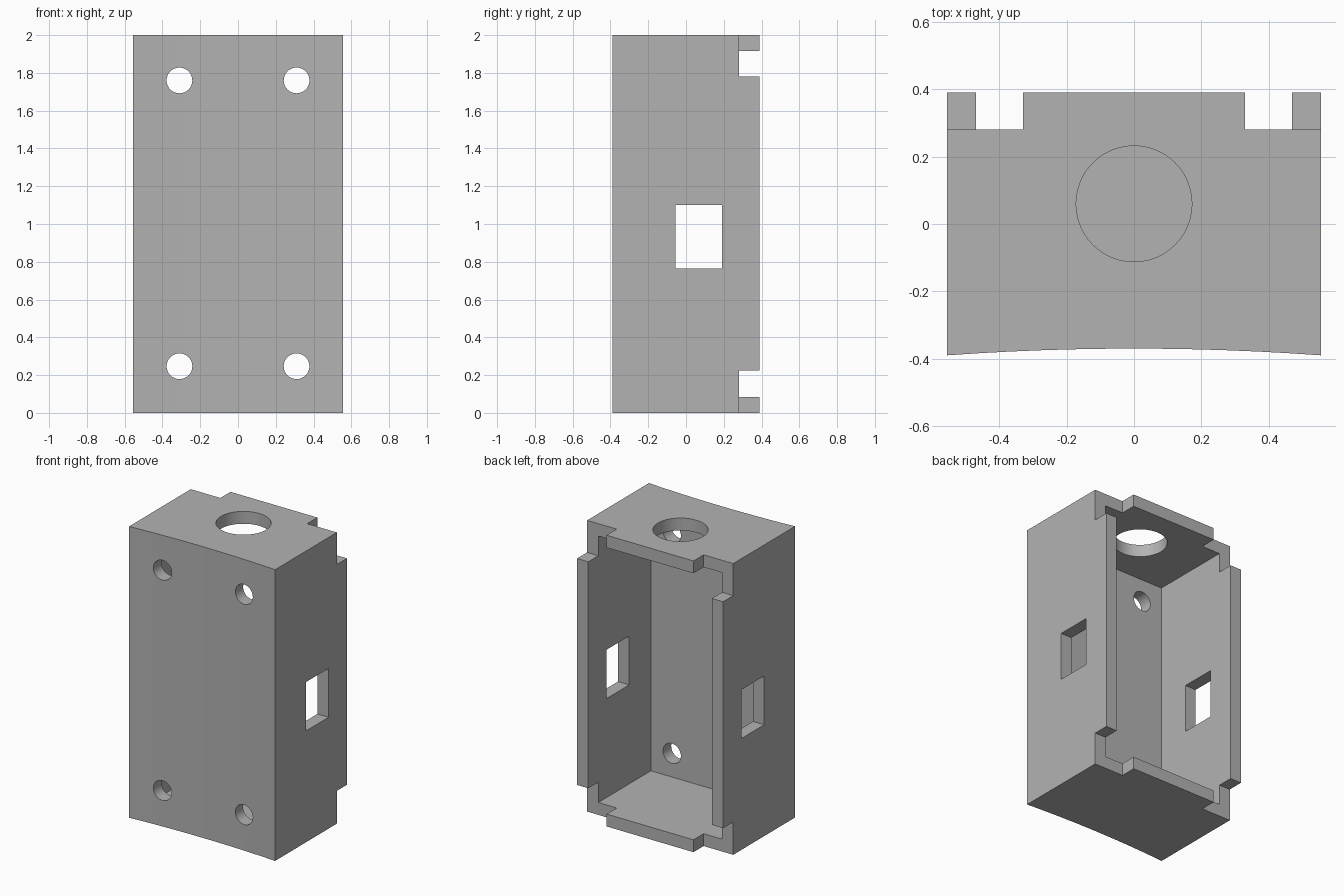
import bpy
import bmesh
from math import pi
from mathutils import Matrix, Vector

default = bpy.data.objects.get("Cube")
if default:
    bpy.data.objects.remove(default)

HALF_X, HALF_Y, HEIGHT = 0.555, 0.39, 2.0
WALL, RIM_Y, HOLLOW = 0.085, 0.28, 0.02

grey = bpy.data.materials.new("plain_grey")
grey.use_nodes = True
colour = (0.45, 0.45, 0.45, 1)
grey.diffuse_color = colour
grey.node_tree.nodes["Principled BSDF"].inputs["Base Color"].default_value = colour


def make_object(name, bm):
    bmesh.ops.recalc_face_normals(bm, faces=bm.faces)
    mesh = bpy.data.meshes.new(name)
    bm.to_mesh(mesh)
    bm.free()
    mesh.materials.append(grey)
    obj = bpy.data.objects.new(name, mesh)
    bpy.context.collection.objects.link(obj)
    return obj


def box(name, low, high):
    low, high = Vector(low), Vector(high)
    bm = bmesh.new()
    place = Matrix.Translation((low + high) / 2) @ Matrix.Diagonal((*(high - low), 1))
    bmesh.ops.create_cube(bm, size=1, matrix=place)
    return make_object(name, bm)


def cylinder(name, centre, radius, depth, turn=0):
    bm = bmesh.new()
    place = Matrix.Translation(centre) @ Matrix.Rotation(turn, 4, "X")
    bmesh.ops.create_cone(bm, cap_ends=True, segments=48, radius1=radius,
                          radius2=radius, depth=depth, matrix=place)
    return make_object(name, bm)


def cut(target, cutter):
    mod = target.modifiers.new("cut", "BOOLEAN")
    mod.operation = "DIFFERENCE"
    mod.solver = "EXACT"
    mod.object = cutter
    bpy.context.view_layer.objects.active = target
    bpy.ops.object.modifier_apply(modifier=mod.name)
    bpy.data.objects.remove(cutter)


# Housing block with a slightly hollow front, extruded upward
STEPS = 12
bm = bmesh.new()
outline = [(HALF_X, HALF_Y), (-HALF_X, HALF_Y)]
for i in range(STEPS + 1):
    t = 2 * i / STEPS - 1
    outline.append((t * HALF_X, -HALF_Y + HOLLOW * (1 - t * t)))
base = bm.faces.new([bm.verts.new((x, y, 0)) for x, y in outline])
raised = bmesh.ops.extrude_face_region(bm, geom=[base], use_keep_orig=True)
top = [v for v in raised["geom"] if isinstance(v, bmesh.types.BMVert)]
bmesh.ops.translate(bm, verts=top, vec=(0, 0, HEIGHT))
housing = make_object("housing", bm)

# Inner cavity, open at the back
inner = HALF_X - WALL
cut(housing, box("cavity", (-inner, -0.29, WALL), (inner, 1, HEIGHT - WALL)))

# Corner notches that leave a tab on each back edge
for low_x, high_x in ((-1, -0.33), (0.33, 1)):
    for low_z, high_z in ((-1, 0.225), (1.78, 3)):
        cut(housing, box("notch", (low_x, RIM_Y, low_z), (high_x, 1, high_z)))

# Window through both side walls
cut(housing, box("window", (-1, -0.055, 0.765), (1, 0.19, 1.1)))

# Round opening in the top
cut(housing, cylinder("top_opening", (0, 0.06, HEIGHT), 0.172, 0.4))

# Four mounting holes in the front wall
for x in (-0.31, 0.31):
    for z in (0.247, 1.76):
        cut(housing, cylinder("mounting_hole", (x, -HALF_Y, z), 0.068, 0.4, pi / 2))

# Smooth the curved surfaces, keeping the edges sharp
bpy.ops.object.select_all(action="DESELECT")
housing.select_set(True)
bpy.context.view_layer.objects.active = housing
bpy.ops.object.shade_smooth_by_angle(angle=pi / 6)
